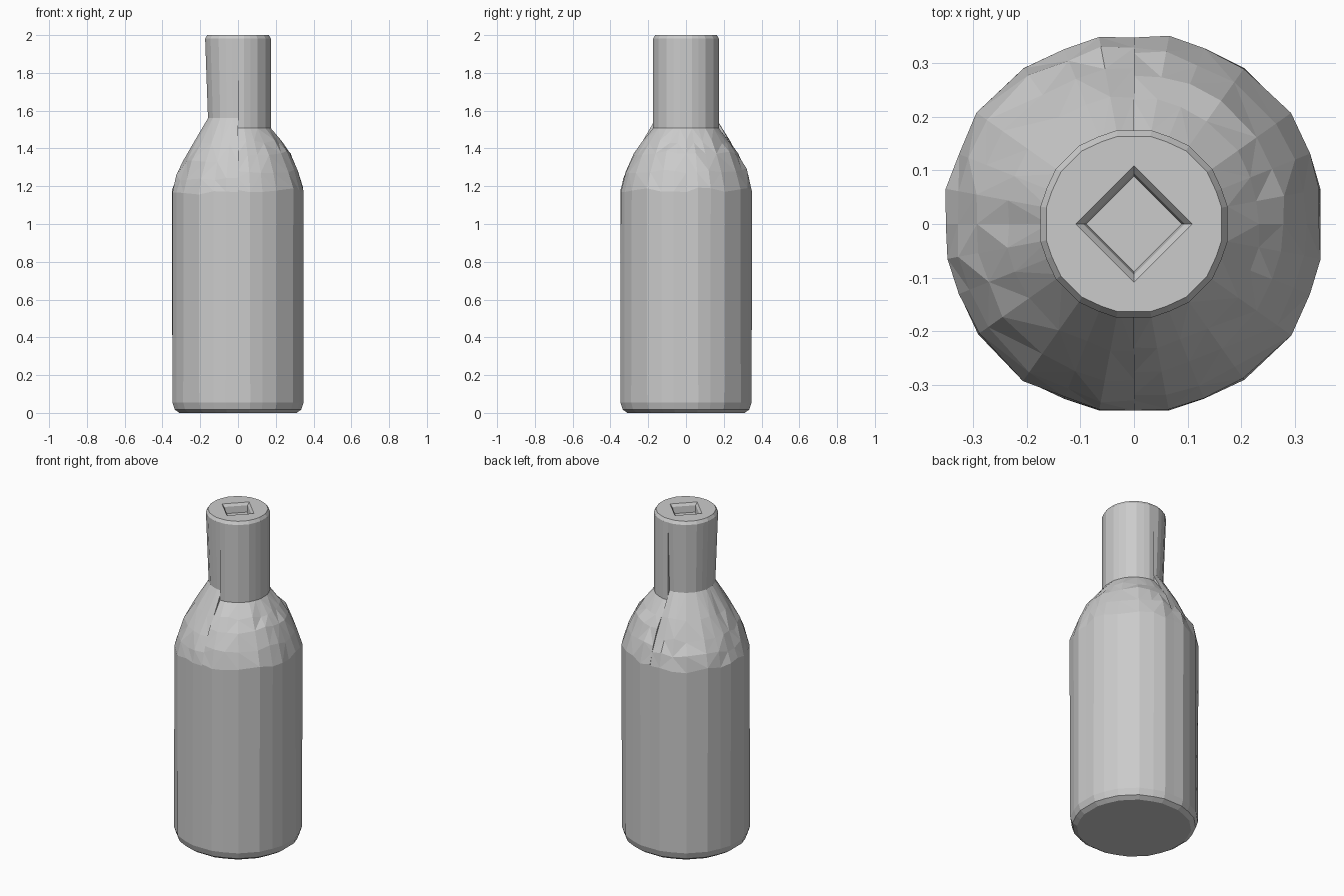
import bpy, bmesh, math, random

random.seed(4)
cube = bpy.data.objects.get("Cube")
if cube:
    bpy.data.objects.remove(cube, do_unlink=True)

grey = bpy.data.materials.new("plain_grey")
grey.use_nodes = True
colour = (0.6, 0.6, 0.6, 1)
grey.diffuse_color = colour
grey.node_tree.nodes["Principled BSDF"].inputs["Base Color"].default_value = colour

# Cross-section: one faceted quadrant, mirrored and turned into two half rings
EIGHTH = [(1, 0), (1, 0.187), (0.937, 0.375), (0.836, 0.591)]
QUADRANT = EIGHTH + [(y, x) for x, y in reversed(EIGHTH)]
RIGHT = [(x, -y) for x, y in reversed(QUADRANT)] + QUADRANT[1:]
LEFT = [(-x, -y) for x, y in RIGHT]


def half_ring(half, radius, z, diamond, rough):
    """Points of one half ring; roughness leaves the seam untouched."""
    points = []
    for x, y in half:
        k, dz = radius, 0
        if diamond:
            k /= abs(x) + abs(y)
        if rough and abs(x) > 0.01:
            k *= 1 + random.uniform(-0.012, 0.012)
            dz = random.uniform(-rough, rough)
        points.append((x * k, y * k, z + dz))
    return points


def loft(name, rings, cap_start=False, cap_end=False):
    """Skin rings of (right radius, right z, left radius, left z, diamond, rough)."""
    bm = bmesh.new()
    rows = []
    for rr, rz, lr, lz, diamond, rough in rings:
        pts = half_ring(RIGHT, rr, rz, diamond, rough)
        pts += half_ring(LEFT, lr, lz, diamond, rough)
        rows.append([bm.verts.new(p) for p in pts])
    count = len(rows[0])
    for low, high in zip(rows, rows[1:]):
        for i in range(count):
            j = (i + 1) % count
            bm.faces.new((low[i], low[j], high[j], high[i]))
    if cap_start:
        bm.faces.new(list(reversed(rows[0])))
    if cap_end:
        bm.faces.new(rows[-1])
    bmesh.ops.remove_doubles(bm, verts=bm.verts[:], dist=0.0005)
    bmesh.ops.dissolve_degenerate(bm, edges=bm.edges[:], dist=0.0002)
    # Split warped shoulder faces so that they read as small flat facets
    warped = [f for f in bm.faces if 1.1 < f.calc_center_median().z < 1.5]
    bmesh.ops.triangulate(bm, faces=warped)
    mesh = bpy.data.meshes.new(name)
    bm.to_mesh(mesh)
    bm.free()
    mesh.materials.append(grey)
    obj = bpy.data.objects.new(name, mesh)
    bpy.context.collection.objects.link(obj)
    return obj


# Body with rounded foot and domed shoulder; its left half rises higher
loft("bottle_body", [
    (0.31, 0.0, 0.31, 0.0, False, 0),
    (0.335, 0.017, 0.335, 0.017, False, 0),
    (0.347, 0.055, 0.347, 0.055, False, 0),
    (0.347, 1.18, 0.347, 1.17, False, 0.015),
    (0.318, 1.28, 0.328, 1.245, False, 0.015),
    (0.276, 1.374, 0.29, 1.326, False, 0.012),
    (0.23, 1.435, 0.235, 1.43, False, 0.008),
    (0.174, 1.507, 0.159, 1.56, False, 0),
], cap_start=True)

# Neck: straight right half, tapered left half, with a square socket on top
loft("bottle_neck", [
    (0.174, 1.507, 0.159, 1.56, False, 0),
    (0.174, 1.982, 0.174, 1.982, False, 0),
    (0.163, 2.0, 0.163, 2.0, False, 0),
    (0.108, 2.0, 0.108, 2.0, True, 0),
    (0.094, 1.985, 0.094, 1.985, True, 0),
    (0.089, 1.945, 0.089, 1.945, True, 0),
], cap_end=True)
